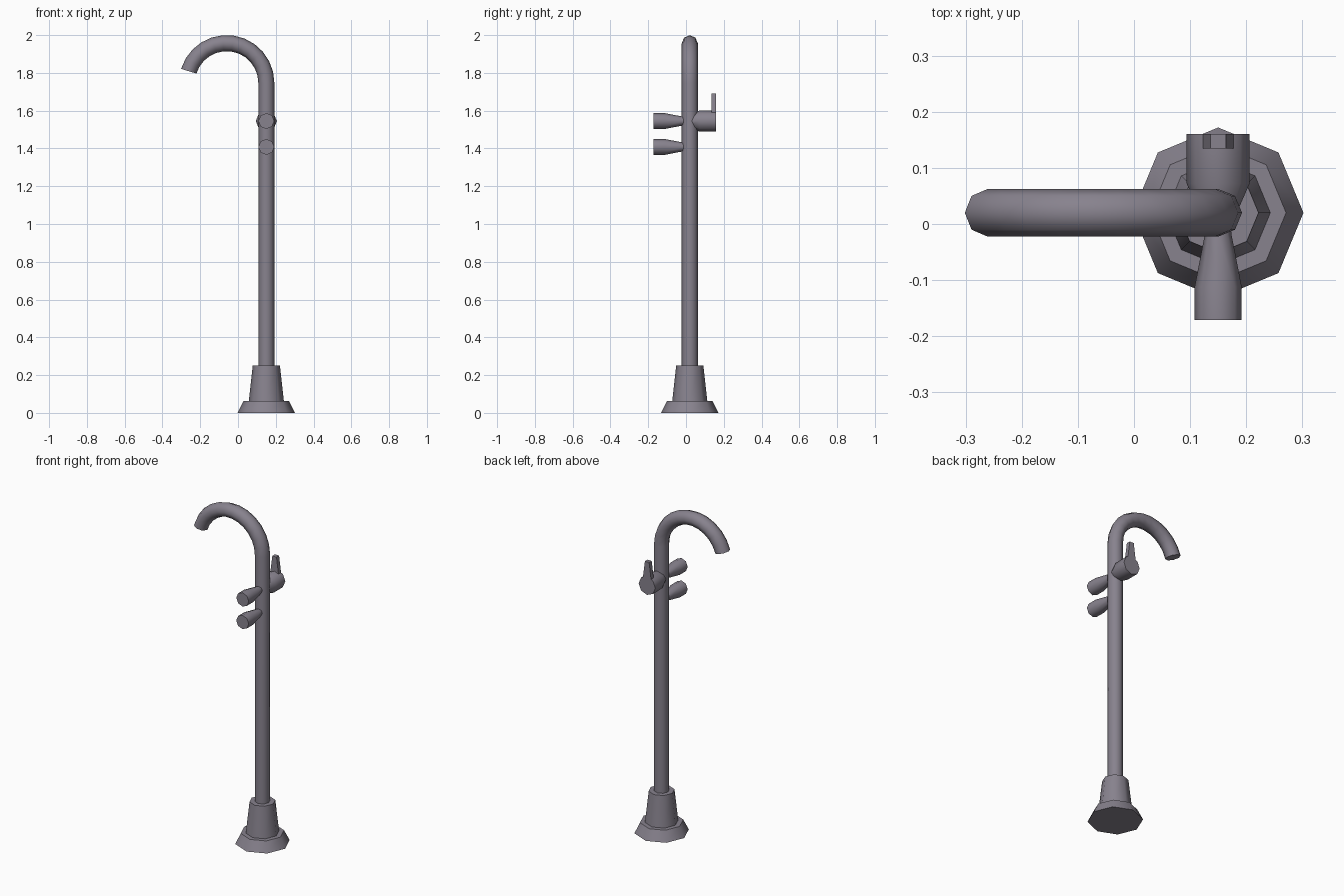
import bpy
import bmesh
import math
from mathutils import Vector

cube = bpy.data.objects.get("Cube")
if cube:
    bpy.data.objects.remove(cube, do_unlink=True)

SIDES = 8
PX, PY = 0.15, 0.02          # post axis
X, Y, Z = Vector((1, 0, 0)), Vector((0, 1, 0)), Vector((0, 0, 1))

metal = bpy.data.materials.new("grey metal")
COLOUR = (0.245, 0.225, 0.27, 1)
metal.diffuse_color = COLOUR
metal.use_nodes = True
metal.node_tree.nodes["Principled BSDF"].inputs["Base Color"].default_value = COLOUR


def finish(name, bm):
    """Turn a bmesh into a named, shaded object."""
    bmesh.ops.recalc_face_normals(bm, faces=bm.faces)
    mesh = bpy.data.meshes.new(name)
    bm.to_mesh(mesh)
    bm.free()
    mesh.materials.append(metal)
    obj = bpy.data.objects.new(name, mesh)
    bpy.context.collection.objects.link(obj)
    bpy.ops.object.select_all(action="DESELECT")
    obj.select_set(True)
    bpy.context.view_layer.objects.active = obj
    bpy.ops.object.shade_smooth_by_angle(angle=math.radians(50))
    return obj


def loft(name, rings):
    """Skin octagonal rings given as (centre, radius, u axis, v axis)."""
    bm = bmesh.new()
    loops = []
    for centre, radius, u, v in rings:
        angles = [math.tau * i / SIDES for i in range(SIDES)]
        loops.append([bm.verts.new(centre + radius * (u * math.cos(a) + v * math.sin(a)))
                      for a in angles])
    for low, high in zip(loops, loops[1:]):
        for i in range(SIDES):
            j = (i + 1) % SIDES
            bm.faces.new((low[i], low[j], high[j], high[i]))
    bm.faces.new(loops[0])
    bm.faces.new(loops[-1])
    return finish(name, bm)


def upright(name, profile):
    return loft(name, [(Vector((PX, PY, z)), r, X, Y) for z, r in profile])


def sideways(name, height, profile):
    return loft(name, [(Vector((PX, y, height)), r, X, Z) for y, r in profile])


# Stepped foot
upright("base", [(0, 0.152), (0.062, 0.121), (0.062, 0.093), (0.25, 0.072)])

# Post and curved spout in one sweep
TUBE, BEND, STEPS = 0.0425, 0.21, 12
hub = Vector((PX - BEND, PY, 1.7475))
path = [(Vector((PX, PY, 0.2)), TUBE, X, Y)]
for i in range(STEPS + 1):
    a = math.radians(163) * i / STEPS
    radial = X * math.cos(a) + Z * math.sin(a)
    path.append((hub + BEND * radial, TUBE, radial, Y))
loft("post_and_spout", path)

# Two flared knobs on the front
for name, height in (("upper_knob", 1.545), ("lower_knob", 1.408)):
    sideways(name, height, [(-0.171, 0.042), (-0.112, 0.042), (-0.02, 0.024), (0.02, 0.02)])

# Valve body on the back
sideways("valve_body", 1.545, [(0.015, 0.031), (0.072, 0.056), (0.16, 0.056)])

# Tapered lever on the valve
bm = bmesh.new()
bmesh.ops.create_cube(bm, size=1)
for v in bm.verts:
    top = v.co.z > 0
    v.co = Vector((PX + v.co.x * (0.028 if top else 0.057),
                   0.1475 + v.co.y * 0.025,
                   1.69 if top else 1.58))
finish("lever", bm)
